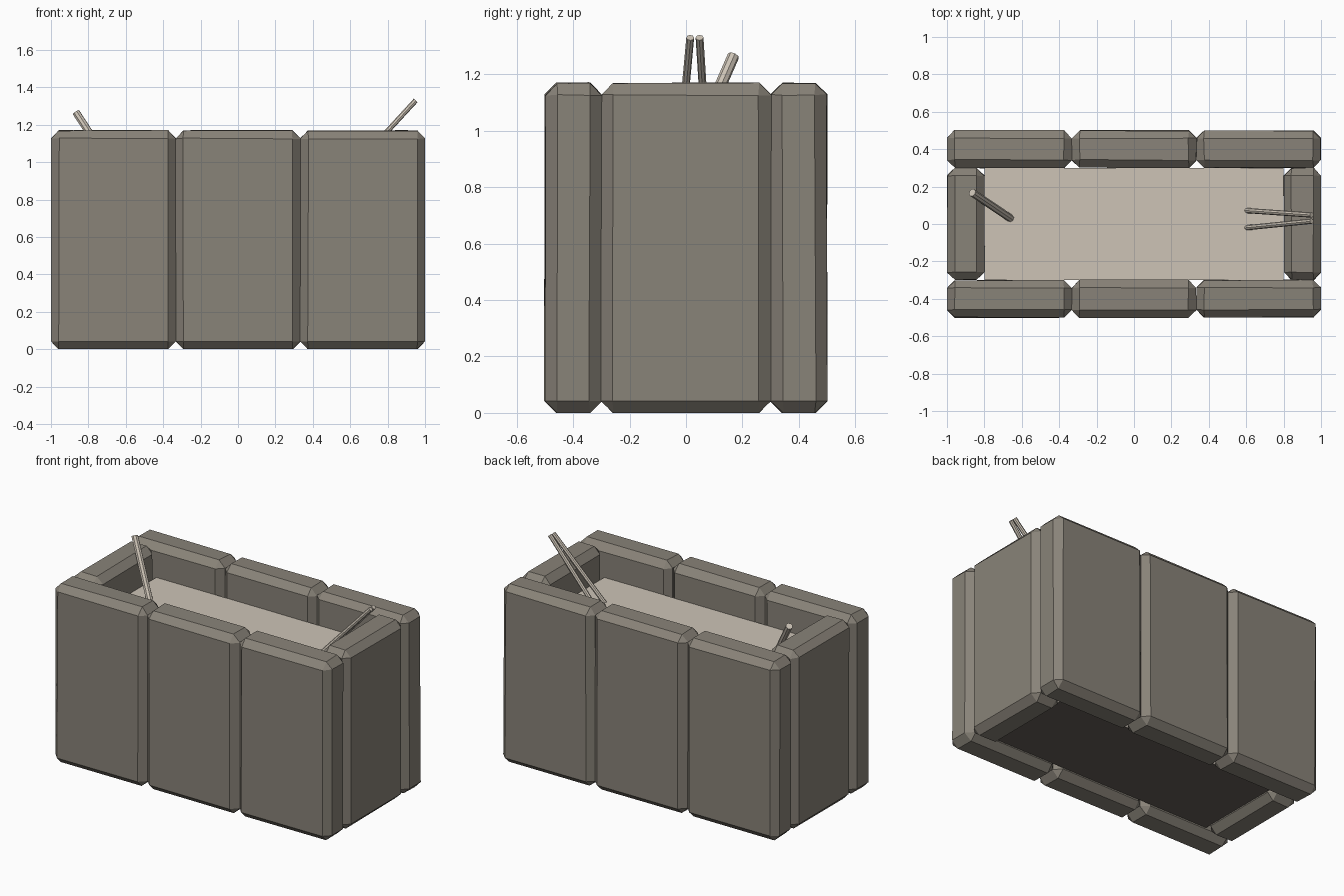
import bpy, bmesh, random
from mathutils import Vector

if "Cube" in bpy.data.objects:
    bpy.data.objects.remove(bpy.data.objects["Cube"])

random.seed(4)


def material(name, color):
    m = bpy.data.materials.new(name)
    m.diffuse_color = (*color, 1)
    m.use_nodes = True
    m.node_tree.nodes["Principled BSDF"].inputs["Base Color"].default_value = m.diffuse_color
    return m


STONE = material("grey stone", (0.25, 0.227, 0.19))
SAND = material("pale sand", (0.61, 0.55, 0.47))
BASE = material("dark base", (0.13, 0.11, 0.095))


def finish(name, bm, *mats):
    mesh = bpy.data.meshes.new(name)
    bm.to_mesh(mesh)
    bm.free()
    for m in mats:
        mesh.materials.append(m)
    obj = bpy.data.objects.new(name, mesh)
    bpy.context.collection.objects.link(obj)
    return obj


def box(lo, hi):
    bm = bmesh.new()
    bmesh.ops.create_cube(bm, size=1)
    for v in bm.verts:
        v.co = Vector([(a + b) / 2 + c * (b - a) for a, b, c in zip(lo, hi, v.co)])
    return bm


# Chamfered stone slab with slightly uneven corners
def slab(name, x0, x1, y0, y1):
    bm = box((x0, y0, 0), (x1, y1, 1.17))
    bmesh.ops.bevel(bm, geom=bm.edges[:], offset=0.042, segments=1,
                    profile=0.5, affect='EDGES')
    for v in bm.verts:
        v.co.x = max(-1, min(1, v.co.x + random.uniform(-0.003, 0.003)))
        v.co.y += random.uniform(-0.003, 0.003)
        if v.co.z > 0.5:
            v.co.z += random.uniform(-0.004, 0.002)
    finish(name, bm, STONE)


# Three slabs along each long side
for side, y0 in (("front", -0.5), ("back", 0.3)):
    for i in range(3):
        x0 = -1 + i * 2 / 3
        slab(f"{side}_slab_{i + 1}", x0, x0 + 2 / 3, y0, y0 + 0.2)

# One slab at each end
slab("left_slab", -1, -0.8, -0.3, 0.3)
slab("right_slab", 0.8, 1, -0.3, 0.3)

# Filling with a dark underside
bm = box((-0.8, -0.3, 0.05), (0.8, 0.3, 0.96))
for f in bm.faces:
    f.material_index = 1 if f.normal.z < -0.5 else 0
finish("sand_fill", bm, SAND, BASE)


# Thin rods leaning out of the filling
def rod(name, start, end, radius):
    start, end = Vector(start), Vector(end)
    axis = end - start
    bm = bmesh.new()
    bmesh.ops.create_cone(bm, cap_ends=True, segments=8, radius1=radius,
                          radius2=radius, depth=axis.length)
    turn = axis.to_track_quat('Z', 'Y')
    for v in bm.verts:
        v.co = turn @ v.co + (start + end) / 2
    finish(name, bm, SAND)


rod("thick_stick", (-0.66, 0.03, 0.95), (-0.865, 0.168, 1.265), 0.021)
rod("thin_stick_front", (0.60, -0.02, 0.95), (0.95, 0.015, 1.33), 0.014)
rod("thin_stick_back", (0.60, 0.072, 0.95), (0.95, 0.048, 1.33), 0.014)
